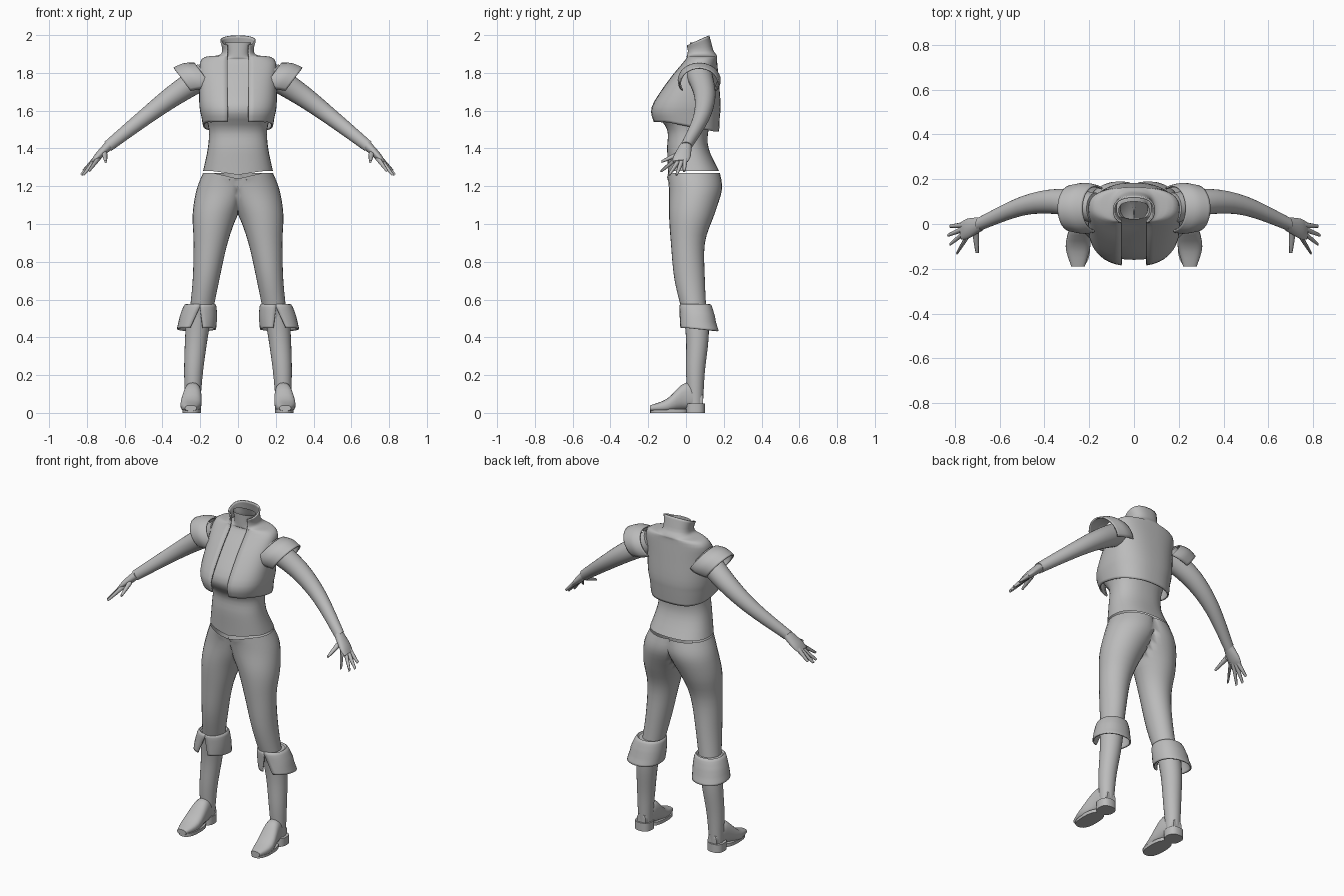
import bpy, bmesh
from math import sin, cos, pi, asin, radians
from mathutils import Vector

cube = bpy.data.objects.get("Cube")
if cube:
    bpy.data.objects.remove(cube, do_unlink=True)

grey = (.5, .5, .5, 1)
clay = bpy.data.materials.new("plain grey")
clay.use_nodes = True
clay.diffuse_color = grey
clay.node_tree.nodes["Principled BSDF"].inputs["Base Color"].default_value = grey

X, Y, Z = Vector((1, 0, 0)), Vector((0, 1, 0)), Vector((0, 0, 1))
ACROSS_ARM = Vector((.6, 0, .8))


def refine(rings, steps):
    """Smooth the list of cross-sections with a Catmull-Rom spline."""
    smooth = []
    last = len(rings) - 1
    for i in range(last):
        before, start, end, after = (rings[max(0, min(last, i + k))] for k in (-1, 0, 1, 2))
        for step in range(steps):
            t = step / steps
            smooth.append([
                b + t / 2 * (c - a + t * (2 * a - 5 * b + 4 * c - d + t * (3 * (b - c) + d - a)))
                for a, b, c, d in zip(before, start, end, after)])
    return smooth + [rings[last]]


def signed_power(value, power):
    return abs(value) ** power * (1 if value >= 0 else -1)


def loft(name, rings, u=X, v=Y, sides=24, power=1, steps=4, capped=False, warp=None,
         mirror=False, thickness=0, arc=(-pi / 2, 3 * pi / 2), gap=None, halve=False):
    """Skin rings of (x, y, z, radius along u, radius along v)."""
    bm = bmesh.new()
    loops = []
    is_open = thickness > 0
    spans = sides - 1 if is_open else sides
    for x, y, z, radius_u, radius_v in refine(rings, steps):
        start, end = arc
        if gap:
            opening = asin(min(1, gap(z) / radius_u) ** (1 / power))
            start, end = start + opening, end - opening
        loop = []
        for k in range(sides):
            angle = start + (end - start) * k / spans
            co = (Vector((x, y, z)) + u * radius_u * signed_power(cos(angle), power)
                  + v * radius_v * signed_power(sin(angle), power))
            if warp:
                co.z += warp(co)
            if halve:
                co.x = max(co.x, 0)
            loop.append(bm.verts.new(co))
        loops.append(loop)
    for lower, upper in zip(loops, loops[1:]):
        for k in range(spans):
            j = (k + 1) % sides
            bm.faces.new((lower[k], lower[j], upper[j], upper[k]))
    if capped:
        bm.faces.new(loops[0])
        bm.faces.new(loops[-1])
    if halve:
        inner = [f for f in bm.faces if not any(vert.co.x > 0 for vert in f.verts)]
        bmesh.ops.delete(bm, geom=inner, context='FACES')
    bmesh.ops.recalc_face_normals(bm, faces=bm.faces)
    mesh = bpy.data.meshes.new(name)
    bm.to_mesh(mesh)
    bm.free()
    mesh.materials.append(clay)
    mesh.shade_smooth()
    mesh.set_sharp_from_angle(angle=radians(50))
    obj = bpy.data.objects.new(name, mesh)
    bpy.context.collection.objects.link(obj)
    if is_open:
        solid = obj.modifiers.new("thickness", 'SOLIDIFY')
        solid.thickness = thickness
        solid.offset = 0
    if mirror:
        obj.modifiers.new("mirror", 'MIRROR').use_mirror_merge = True


def limb(name, points, first_radius, last_radius, **options):
    """A round tube through the points with an evenly changing radius."""
    rings = []
    for i, point in enumerate(points):
        radius = first_radius + (last_radius - first_radius) * i / (len(points) - 1)
        rings.append((*point, radius, radius))
    loft(name, rings, capped=True, mirror=True, **options)


def front_dip(co, depth):
    """Depth of a shallow V at the middle of the front."""
    return -depth * max(0, 1 - abs(co.x) / .13) if co.y < 0 else 0


# Trousers: one leg running up into half of the hips, mirrored
def waist_dip(co):
    return front_dip(co, .03) if co.z > 1.25 else 0


loft("trousers", [
    (.2, .05, .5, .06, .06), (.17, .02, .7, .07, .08), (.145, .01, .9, .09, .09),
    (.12, .03, 1.05, .12, .12), (.07, .05, 1.18, .15, .14), (.04, .04, 1.27, .145, .14)],
    sides=28, warp=waist_dip, mirror=True, halve=True)

# Vest with upright collar, open at the front
chest = [
    (0, 0, 1.54, .18, .17), (0, 0, 1.62, .2, .18), (0, .04, 1.76, .2, .13),
    (0, .08, 1.87, .19, .08), (0, .08, 1.89, .1, .08), (0, .07, 1.92, .08, .07),
    (0, .06, 1.97, .09, .06)]


def vest_edges(co):
    if co.z < 1.56:
        return -.2 * max(0, min(.25, co.y + .1))
    return max(0, co.z - 1.92) * 9 * (co.y - .06)


loft("vest", chest, sides=40, power=.8, warp=vest_edges, thickness=.008,
     gap=lambda z: .055)

# Shirt: bare waist, then the chest just inside the vest, up to the open neck
waist = [(0, .04, 1.28, .185, .135), (0, .01, 1.4, .16, .11), (0, .01, 1.5, .155, .11)]
inset = .02
lining = [(x, y, z - inset / 2, width - inset, depth - inset)
          for x, y, z, width, depth in chest[1:]]
loft("shirt", waist + lining, sides=32, power=.85,
     warp=lambda co: front_dip(co, inset) if co.z < 1.3 else 0)

# Flared shoulder caps, open underneath
loft("shoulder_caps", [
    (.17, .07, 1.77, .1, .1), (.22, .07, 1.76, .11, .11), (.28, .07, 1.745, .1, .1)],
    u=Y, v=ACROSS_ARM, arc=(-.5, pi + .5), mirror=True, thickness=.008)

# Arms, from inside the shoulder to the wrist
limb("arms", [(.17, .07, 1.79), (.34, .1, 1.68), (.5, .08, 1.56), (.69, 0, 1.41)],
     .07, .03, u=Y, v=ACROSS_ARM)

# Hands: flat palm, with the digits fanning out from its middle
loft("palms", [
    (.68, 0, 1.42, .03, .025), (.74, -.02, 1.36, .045, .02), (.77, -.03, 1.33, .04, .01)],
    u=Y, v=ACROSS_ARM, capped=True, mirror=True)
palm = Vector((.71, 0, 1.39))
tips = {
    "index_fingers": (.79, -.13, 1.28), "middle_fingers": (.82, -.09, 1.26),
    "ring_fingers": (.83, -.05, 1.26), "little_fingers": (.82, -.01, 1.28),
    "thumbs": (.7, -.13, 1.33)}
for name, tip in tips.items():
    along = X if name == "thumbs" else Y
    limb(name, [palm.lerp(Vector(tip), part) for part in (.3, .7, 1)], .015, .007,
         u=along, v=ACROSS_ARM if along == Y else Z, sides=8, steps=2)

# Boots: shaft, foot, sole and heel
limb("boot_shafts", [(.2, .05, .57), (.22, .06, .4), (.235, .05, .22), (.24, .05, .05)],
     .07, .04)
loft("boot_feet", [
    (.24, .09, .06, .03, .04), (.24, 0, .09, .045, .07), (.25, -.1, .04, .055, .035),
    (.25, -.19, .025, .03, .015)],
    v=Z, power=.8, capped=True, mirror=True)
for name, middle, length, top in (("boot_soles", -.09, .1, .02), ("boot_heels", .05, .05, .05)):
    loft(name, [(.245, middle, z, .05, length) for z in (0, top)],
         power=.8, steps=1, capped=True, mirror=True)

# Turned-down boot cuffs, split at the front and longer at the back
loft("boot_cuffs", [
    (.2, .05, .56, .065, .065), (.2, .05, .57, .08, .08), (.21, .06, .51, .095, .09),
    (.22, .07, .45, .1, .1)],
    sides=28, power=.9, mirror=True, thickness=.008,
    gap=lambda z: .3 * max(0, .56 - z),
    warp=lambda co: -.1 * max(0, co.y) if co.z < .5 else 0)
